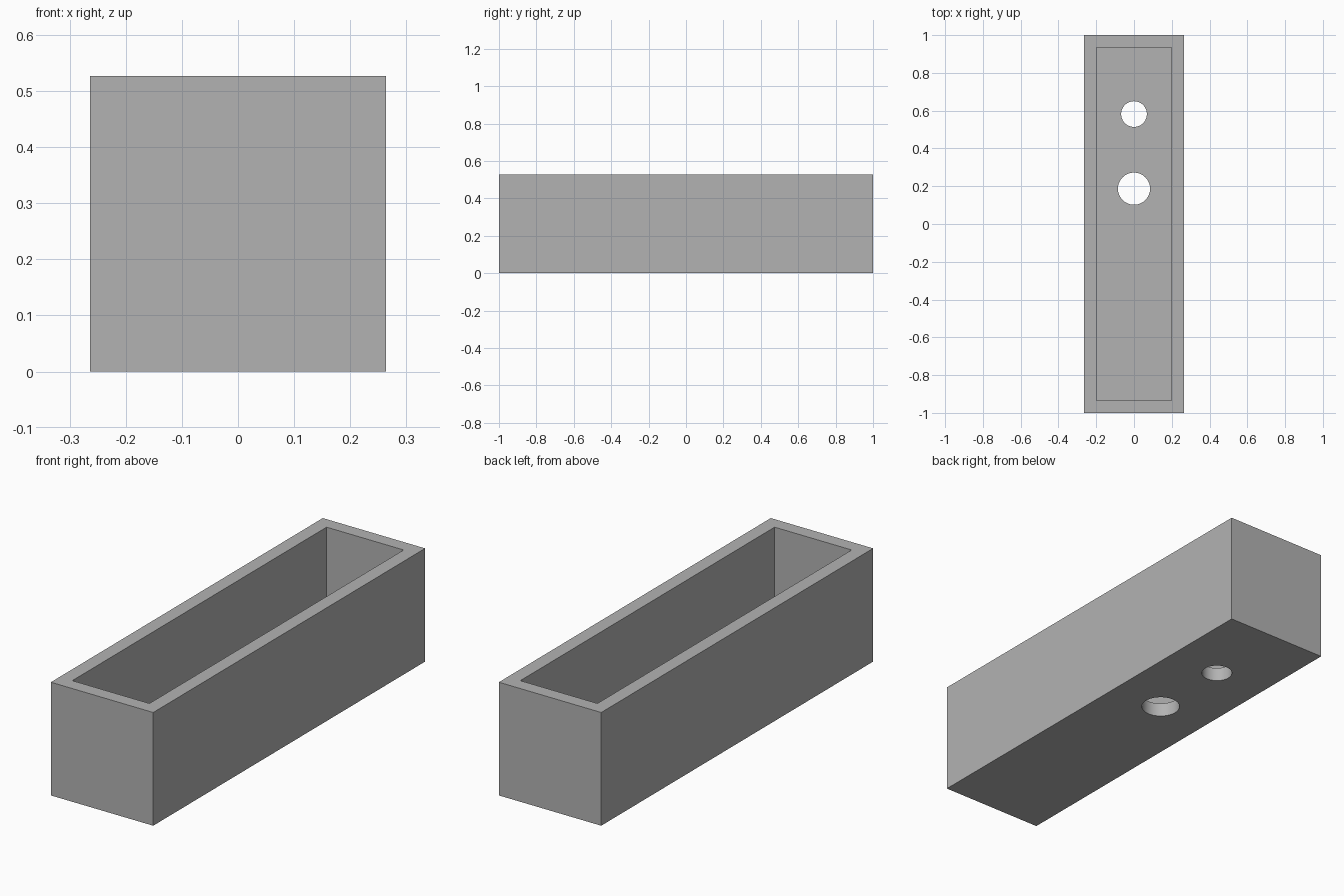
import bpy

cube = bpy.data.objects.get("Cube")
if cube:
    bpy.data.objects.remove(cube, do_unlink=True)

WIDTH, LENGTH, HEIGHT, WALL = 0.527, 2.0, 0.527, 0.065

grey = bpy.data.materials.new("plain grey")
grey.use_nodes = True
colour = (0.45, 0.45, 0.45, 1)
grey.diffuse_color = colour
grey.node_tree.nodes["Principled BSDF"].inputs["Base Color"].default_value = colour


def box(name, size, z):
    bpy.ops.mesh.primitive_cube_add(size=1, location=(0, 0, z))
    obj = bpy.context.object
    obj.name = name
    obj.scale = size
    bpy.ops.object.transform_apply(location=True, rotation=False, scale=True)
    obj.data.materials.append(grey)
    return obj


def cut(target, cutter):
    """Subtract the cutter from the target, then discard it."""
    cutter.hide_render = True
    mod = target.modifiers.new("cut", 'BOOLEAN')
    mod.operation = 'DIFFERENCE'
    mod.solver = 'EXACT'
    mod.object = cutter
    bpy.context.view_layer.objects.active = target
    bpy.ops.object.modifier_apply(modifier=mod.name)
    bpy.data.objects.remove(cutter, do_unlink=True)


# Open trough: solid block with the inside hollowed out from above
trough = box("trough", (WIDTH, LENGTH, HEIGHT), HEIGHT / 2)
cavity = box("cavity_cutter", (WIDTH - 2 * WALL, LENGTH - 2 * WALL, HEIGHT),
             WALL + HEIGHT / 2)
cut(trough, cavity)

# Two round holes through the floor, the larger nearer the middle
for y, radius in ((0.187, 0.085), (0.582, 0.068)):
    bpy.ops.mesh.primitive_cylinder_add(vertices=64, radius=radius,
                                        depth=4 * WALL, location=(0, y, 0))
    hole = bpy.context.object
    hole.name = "hole_cutter"
    hole.data.materials.append(grey)
    cut(trough, hole)

# Round hole walls shade smoothly, box edges stay sharp
bpy.ops.object.select_all(action='DESELECT')
trough.select_set(True)
bpy.context.view_layer.objects.active = trough
bpy.ops.object.shade_smooth_by_angle(angle=0.5)
